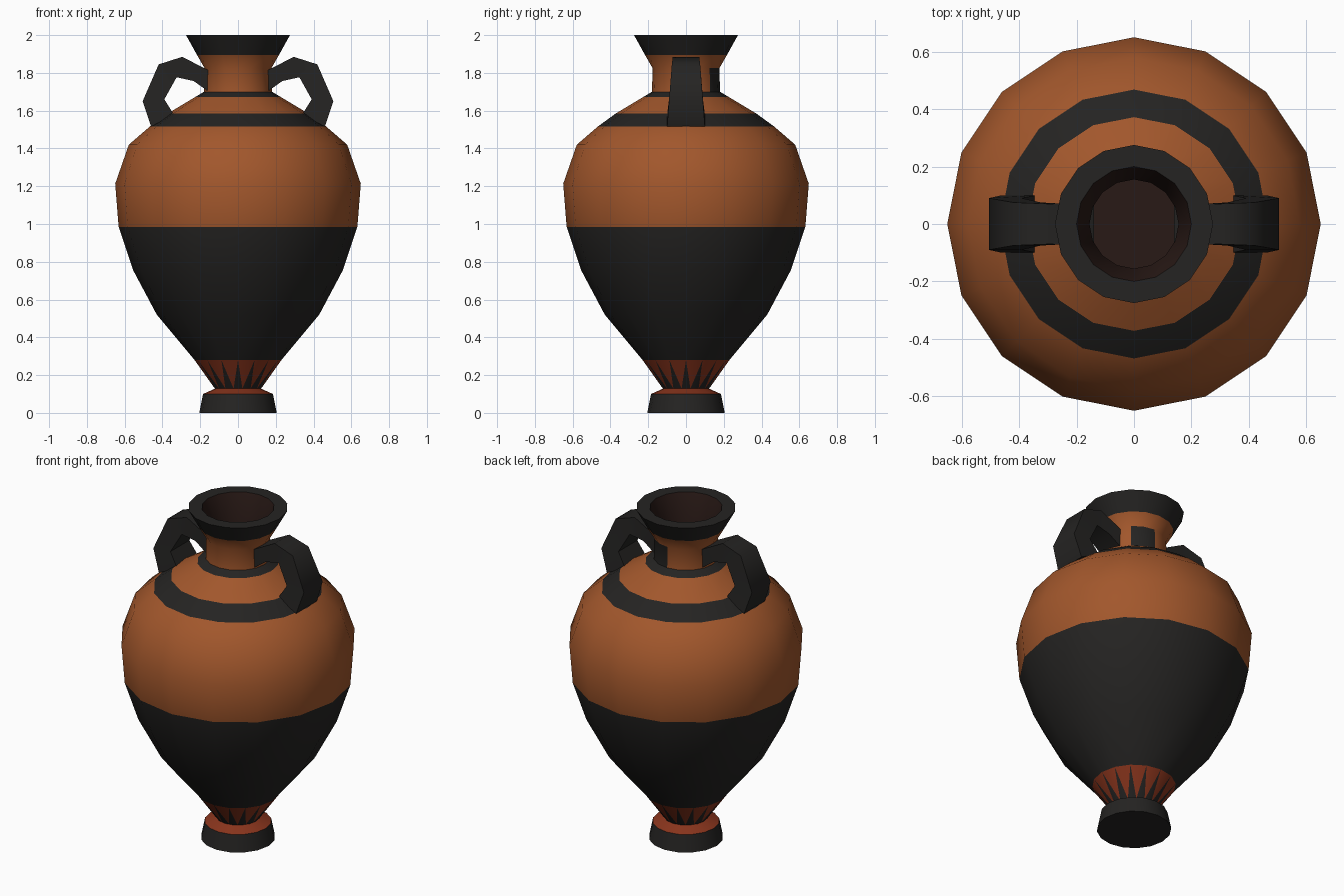
import bpy, bmesh
from math import sin, cos, pi

if "Cube" in bpy.data.objects:
    bpy.data.objects.remove(bpy.data.objects["Cube"])

SIDES = 16


def material(name, rgb):
    m = bpy.data.materials.new(name)
    m.diffuse_color = (*rgb, 1)
    m.use_nodes = True
    m.node_tree.nodes["Principled BSDF"].inputs["Base Color"].default_value = m.diffuse_color
    return m


CLAY = material("clay", (0.36, 0.095, 0.025))
RED = material("red_clay", (0.25, 0.035, 0.012))
BLACK = material("black_glaze", (0.018, 0.017, 0.016))
DARK = material("dark_inside", (0.022, 0.010, 0.008))


def finish(name, bm, mats, angle=0.8):
    bmesh.ops.recalc_face_normals(bm, faces=bm.faces[:])
    me = bpy.data.meshes.new(name)
    bm.to_mesh(me)
    bm.free()
    for m in mats:
        me.materials.append(m)
    ob = bpy.data.objects.new(name, me)
    bpy.context.collection.objects.link(ob)
    bpy.ops.object.select_all(action='DESELECT')
    ob.select_set(True)
    bpy.context.view_layer.objects.active = ob
    bpy.ops.object.shade_smooth_by_angle(angle=angle)
    return ob


def point(r, z, i):
    a = 2 * pi * i / SIDES
    return (r * cos(a), r * sin(a), z)


def lathe(name, profile, rows, mats, cap_start=False, cap_end=False, special=None):
    """Spin a profile; rows holds the material index of each band."""
    bm = bmesh.new()
    rings = [[bm.verts.new(point(r, z, i)) for i in range(SIDES)] for r, z in profile]
    for k, mat in enumerate(rows):
        for i in range(SIDES):
            j = (i + 1) % SIDES
            f = bm.faces.new((rings[k][i], rings[k][j], rings[k + 1][j], rings[k + 1][i]))
            f.material_index = special.get((k, i), mat) if special else mat
    if cap_start:
        bm.faces.new(rings[0]).material_index = rows[0]
    if cap_end:
        bm.faces.new(rings[-1]).material_index = rows[-1]
    return finish(name, bm, mats)


# Foot
lathe("foot", [(0.205, 0), (0.185, 0.10), (0.122, 0.128)], [0, 1], [BLACK, RED], cap_start=True)

# Red zone with dark pointed rays above the foot
bm = bmesh.new()
low = [bm.verts.new(point(0.122, 0.128, i)) for i in range(SIDES)]
top = [bm.verts.new(point(0.23, 0.28, i)) for i in range(SIDES)]
mid = [bm.verts.new((low[i].co + low[(i + 1) % SIDES].co) / 2) for i in range(SIDES)]
for i in range(SIDES):
    j = (i + 1) % SIDES
    bm.faces.new((mid[i], top[j], top[i]))
    for tri in ((low[i], mid[i], top[i]), (mid[i], low[j], top[j])):
        bm.faces.new(tri).material_index = 1
finish("foot_rays", bm, [RED, BLACK])

# Body with glazed lower half and shoulder bands
body = [(0.23, 0.28), (0.43, 0.52), (0.556, 0.757), (0.632, 0.985), (0.65, 1.213),
        (0.578, 1.42), (0.468, 1.515), (0.372, 1.585), (0.225, 1.673), (0.18, 1.70)]
lathe("body", body, [1, 1, 1, 0, 0, 0, 1, 0, 1], [CLAY, BLACK])

# Neck, with one dark patch at the back right
lathe("neck", [(0.18, 1.70), (0.177, 1.825), (0.217, 1.895)], [0, 0], [CLAY, BLACK],
      special={(0, 2): 1, (0, 3): 1})

# Flared lip and the dark hollow of the mouth
lathe("lip", [(0.217, 1.895), (0.275, 2.0), (0.20, 2.0), (0.155, 1.86), (0.155, 1.70)],
      [0, 0, 1, 1], [BLACK, DARK], cap_end=True)

# Handles: outer and inner side paths (x, z) and half widths
OUTER = [(0.14, 1.805), (0.295, 1.885), (0.42, 1.845), (0.505, 1.65), (0.46, 1.515)]
INNER = [(0.14, 1.69), (0.235, 1.757), (0.325, 1.777), (0.39, 1.66), (0.34, 1.58)]
WIDTH = [0.075, 0.07, 0.075, 0.09, 0.10]
for name, s in (("handle_right", 1), ("handle_left", -1)):
    bm = bmesh.new()
    rings = []
    for (ox, oz), (ix, iz), w in zip(OUTER, INNER, WIDTH):
        rings.append([bm.verts.new((s * x, y, z)) for x, y, z in
                      ((ox, -w, oz), (ox, w, oz), (ix, w, iz), (ix, -w, iz))])
    for a, b in zip(rings, rings[1:]):
        for i in range(4):
            j = (i + 1) % 4
            bm.faces.new((a[i], a[j], b[j], b[i]))
    bm.faces.new(rings[0])
    bm.faces.new(rings[-1])
    finish(name, bm, [BLACK], 1.0)
